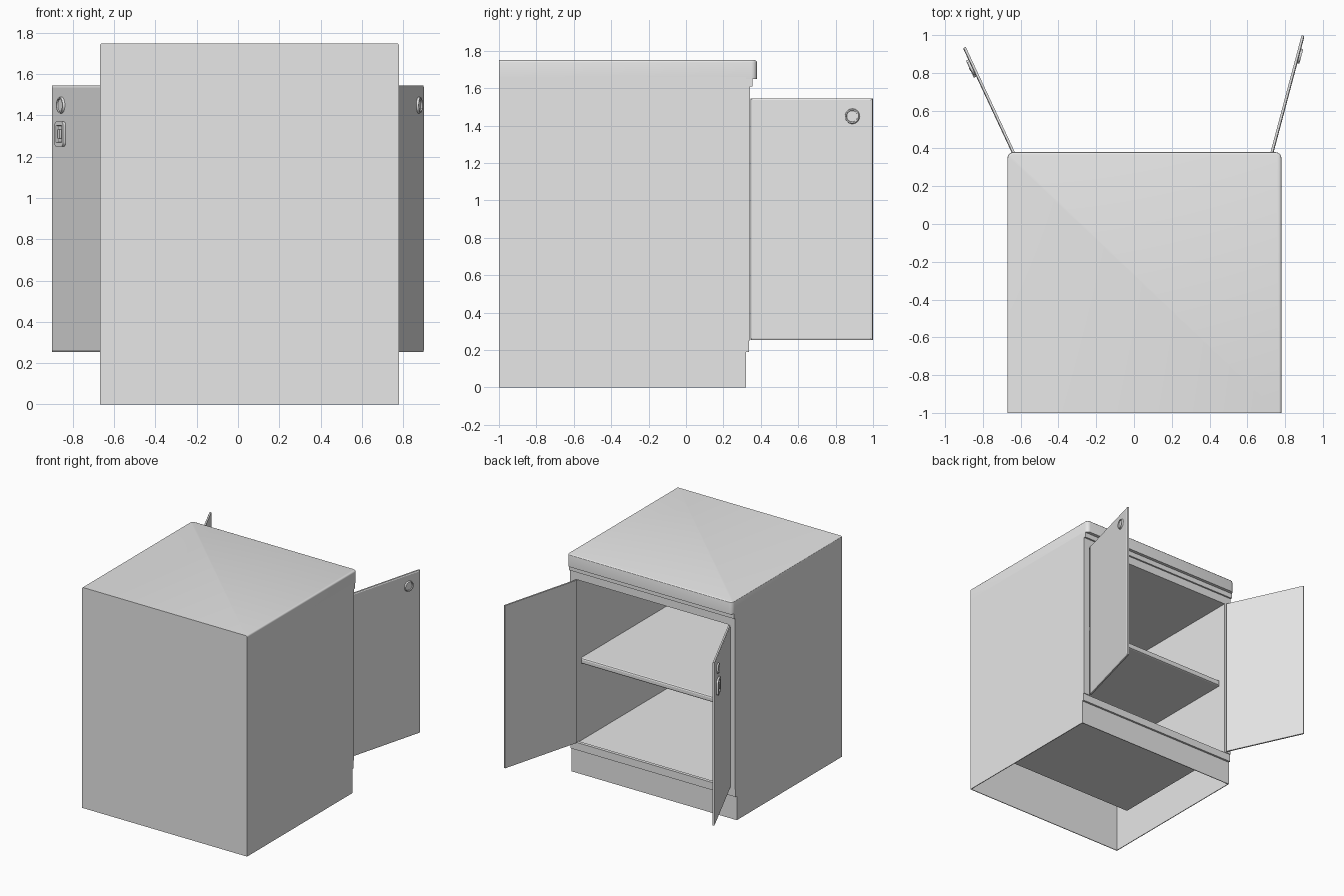
import bpy, bmesh
from mathutils import Matrix, Vector

cube = bpy.data.objects.get("Cube")
if cube:
    bpy.data.objects.remove(cube)

grey = bpy.data.materials.new("plain_grey")
grey.use_nodes = True
grey.diffuse_color = (0.8, 0.8, 0.8, 1)
grey.node_tree.nodes["Principled BSDF"].inputs["Base Color"].default_value = (0.8, 0.8, 0.8, 1)


def finish(name, bm, matrix=None, smooth=False):
    """Turn a bmesh into a coloured object."""
    if matrix:
        bm.transform(matrix)
    bmesh.ops.recalc_face_normals(bm, faces=bm.faces)
    mesh = bpy.data.meshes.new(name)
    bm.to_mesh(mesh)
    bm.free()
    mesh.materials.append(grey)
    obj = bpy.data.objects.new(name, mesh)
    bpy.context.collection.objects.link(obj)
    if smooth:
        bpy.ops.object.select_all(action='DESELECT')
        obj.select_set(True)
        bpy.context.view_layer.objects.active = obj
        bpy.ops.object.shade_smooth_by_angle()
    return obj


def box_mesh(x, y, z):
    bm = bmesh.new()
    bmesh.ops.create_cube(bm, size=1)
    for v in bm.verts:
        v.co = [r[0] if c < 0 else r[1] for c, r in zip(v.co, (x, y, z))]
    return bm


def box(name, x, y, z):
    return finish(name, box_mesh(x, y, z))


def bevel(bm, rule, width, segments=4):
    edges = [e for e in bm.edges if rule(*[v.co for v in e.verts])]
    bmesh.ops.bevel(bm, geom=edges, offset=width, segments=segments,
                    profile=0.5, affect='EDGES')


# Main dimensions
L, R = -0.67, 0.78            # cabinet sides
IL, IR = -0.61, 0.725         # opening sides
BACK, FACE = -1.0, 0.342      # closed wall and door-side frame
FLOOR, CEIL = 0.25, 1.545     # opening bottom and top
T = 0.006                     # sheet thickness

# Outer shell, open underneath
box("side_panel_right", (L, L + T), (BACK, 0.32), (0, 1.66))
box("side_panel_left", (R - T, R), (BACK, 0.32), (0, 1.66))
box("closed_wall", (L, R), (BACK, BACK + T), (0, 1.66))
box("plinth", (L, R), (0.32 - T, 0.32), (0, 0.2))

# Frame around the opening
box("bottom_rail", (L, R), (0.31, 0.336), (0.19, FLOOR))
box("top_rail", (L, R), (0.31, FACE), (CEIL, 1.61))
box("trim_under_top", (L, R), (0.31, 0.355), (1.61, 1.65))
box("stile_right", (L, IL), (0.31, FACE), (FLOOR, CEIL))
box("stile_left", (IR, R), (0.31, FACE), (FLOOR, CEIL))

# Interior compartment, open towards the doors
bm = box_mesh((IL, IR), (-0.81, 0.33), (FLOOR - T, CEIL))
bmesh.ops.delete(bm, geom=[f for f in bm.faces if f.calc_center_median().y > 0.3],
                 context='FACES')
finish("compartment", bm)

# Shelf with a softened edge
bm = box_mesh((IL, IR), (-0.81, 0.285), (0.855, 0.9))
bevel(bm, lambda a, b: min(a.y, b.y) > 0, 0.012, 2)
finish("shelf", bm)

# Worktop: rounded corners on the door side and soft upper edges
bm = box_mesh((L, R), (BACK, 0.38), (1.65, 1.75))
bevel(bm, lambda a, b: min(a.y, b.y) > 0.3 and abs(a.z - b.z) > 0.05, 0.03)
bevel(bm, lambda a, b: min(a.z, b.z) > 1.74 and max(a.y, b.y) > 0, 0.012, 3)
finish("worktop", bm, smooth=True)


def door_matrix(hinge, direction, normal):
    """Local x runs from the hinge, local y points out of the door."""
    m = Matrix.Identity(4)
    for i, axis in enumerate((direction, normal, (0, 0, 1), hinge)):
        for j in range(3):
            m[j][i] = axis[j]
    return m


def door(side, matrix, width):
    bm = box_mesh((0, width), (-0.016, -0.004), (FLOOR + 0.004, CEIL))
    outer = max(bm.faces, key=lambda f: f.calc_center_median().y)
    bmesh.ops.inset_region(bm, faces=[outer], thickness=0.012)
    bmesh.ops.translate(bm, verts=outer.verts, vec=(0, 0.004, 0))
    finish("door_" + side, bm, matrix)


def round_knob(name, matrix, s, z, radius, depth):
    """Disc with a raised rim and a shallow dished centre."""
    bm = bmesh.new()
    bmesh.ops.create_cone(bm, cap_ends=True, segments=32, radius1=radius,
                          radius2=radius * 0.92, depth=depth)
    cap = max(bm.faces, key=lambda f: f.calc_center_median().z)
    bmesh.ops.inset_region(bm, faces=[cap], thickness=radius * 0.15)
    bmesh.ops.inset_region(bm, faces=[cap], thickness=radius * 0.05)
    bmesh.ops.translate(bm, verts=cap.verts, vec=(0, 0, -depth * 0.5))
    bm.transform(Matrix.Translation((s, depth / 2 - 0.001, z))
                 @ Matrix.Rotation(-1.5708, 4, 'X'))
    finish(name, bm, matrix, smooth=True)


def rounded_plate(name, matrix, s, z, w, h, depth, recess=0):
    bm = box_mesh((s - w / 2, s + w / 2), (-0.001, depth), (z - h / 2, z + h / 2))
    bevel(bm, lambda a, b: abs(a.y - b.y) > depth / 2, w * 0.2)
    if recess:
        cap = max(bm.faces, key=lambda f: f.calc_center_median().y)
        bmesh.ops.inset_region(bm, faces=[cap], thickness=w * 0.18)
        bmesh.ops.inset_region(bm, faces=[cap], thickness=0.003)
        bmesh.ops.translate(bm, verts=cap.verts, vec=(0, -recess, 0))
    finish(name, bm, matrix, smooth=True)


# Doors swung open past square
doors = {
    "left": ((0.73, 0.345, 0), Vector((0.257, 0.966, 0)), Vector((0.966, -0.257, 0)), 0.673, 0.564),
    "right": ((-0.632, 0.345, 0), Vector((-0.423, 0.906, 0)), Vector((-0.906, -0.423, 0)), 0.646, 0.53),
}
for side, (hinge, direction, normal, width, s) in doors.items():
    m = door_matrix(hinge, direction, normal)
    door(side, m, width)
    round_knob("round_pull_" + side, m, s, 1.45, 0.041, 0.012)

# Latch on one door: recessed plate with a small turn knob
rounded_plate("latch_plate", m, s, 1.31, 0.1, 0.12, 0.014, recess=0.009)
rounded_plate("latch_turn", m, s, 1.31, 0.022, 0.045, 0.016)
